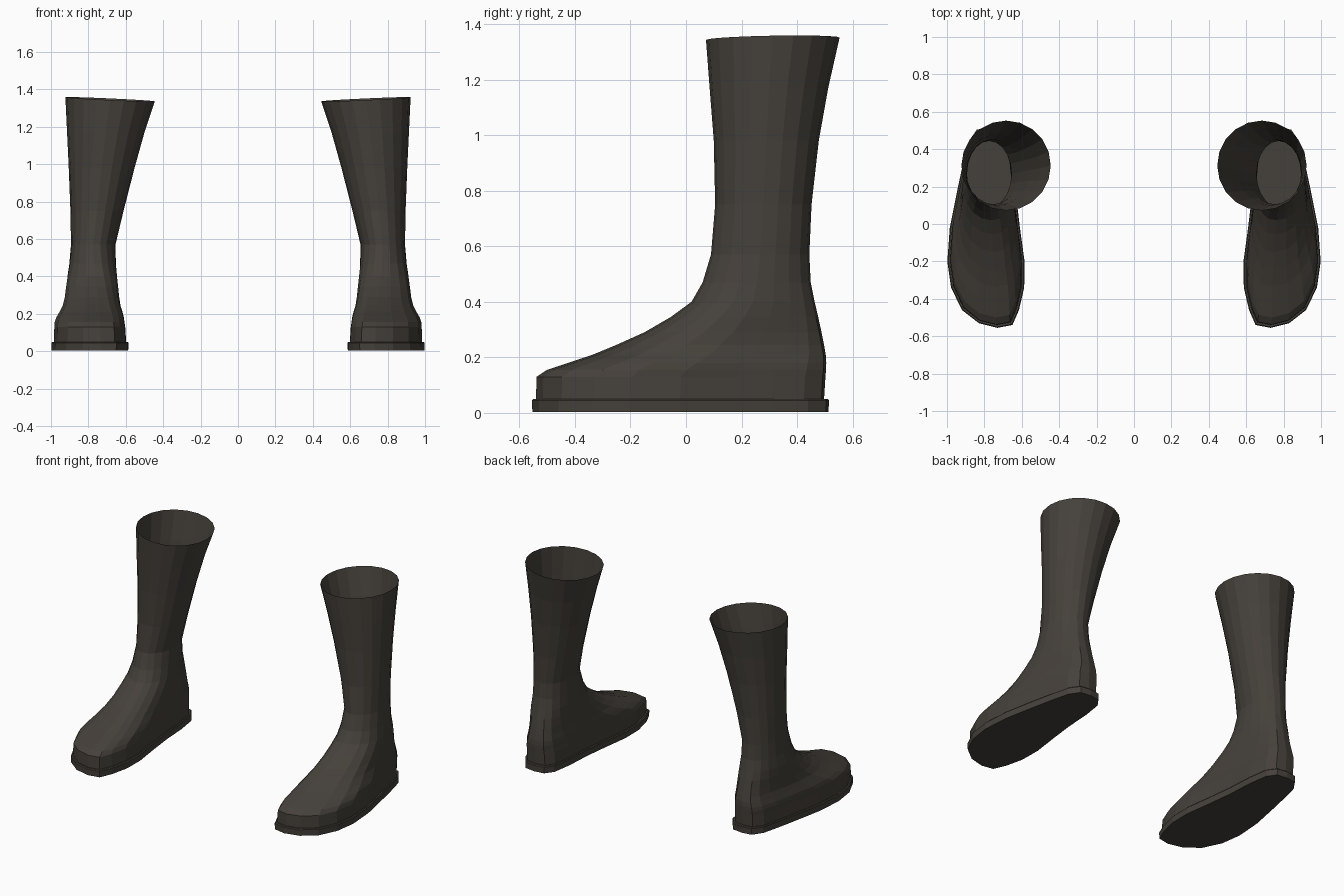
import bpy, bmesh, math

if "Cube" in bpy.data.objects:
    bpy.data.objects.remove(bpy.data.objects["Cube"])

leather = bpy.data.materials.new("dark brown leather")
leather.diffuse_color = (0.060, 0.052, 0.043, 1)
leather.use_nodes = True
leather.node_tree.nodes["Principled BSDF"].inputs["Base Color"].default_value = leather.diffuse_color

# Sole outline seen from above, from the heel round the outer side to the toe and back
OUTLINE = [(.77, .515), (.84, .505), (.885, .44), (.915, .32), (.945, .18), (.985, -.02),
           (.998, -.2), (.978, -.34), (.92, -.46), (.83, -.53), (.73, -.555), (.65, -.54),
           (.615, -.46), (.587, -.34), (.585, -.2), (.61, -.02), (.63, .15), (.64, .32),
           (.66, .45), (.70, .505)]
N = len(OUTLINE)
BOX = (.585, .998, -.555, .515)


def unit(v, lo, hi):
    return (2 * v - lo - hi) / (hi - lo)


def ring(z, x0, x1, y0, y1, roundness=0.0, tilt=0.0):
    """Foot outline blended towards an ellipse and fitted to the given extents."""
    pts = []
    for i, (px, py) in enumerate(OUTLINE):
        a = 2 * math.pi * i / N
        u = unit(px, *BOX[:2]) * (1 - roundness) + math.sin(a) * roundness
        v = unit(py, *BOX[2:]) * (1 - roundness) + math.cos(a) * roundness
        pts.append(((x0 + x1 + u * (x1 - x0)) / 2, (y0 + y1 + v * (y1 - y0)) / 2,
                    z + tilt * (u + 0.4 * v)))
    return pts


def loft(name, rings, side, cap_bottom=False):
    bm = bmesh.new()
    loops = [[bm.verts.new((x * side, y, z)) for x, y, z in r] for r in rings]
    for low, high in zip(loops, loops[1:]):
        for i in range(N):
            j = (i + 1) % N
            quad = [low[j], low[i], high[i], high[j]]
            bm.faces.new(quad if side > 0 else quad[::-1])
    if cap_bottom:
        bm.faces.new(loops[0] if side > 0 else loops[0][::-1])
    me = bpy.data.meshes.new(name)
    bm.to_mesh(me)
    bm.free()
    me.materials.append(leather)
    ob = bpy.data.objects.new(name, me)
    bpy.context.collection.objects.link(ob)


# Extents per height: z, inner x, outer x, front y, back y, roundness, rim tilt
UPPER = [(.05, .598, .985, -.540, .497), (.13, .603, .982, -.538, .502),
         (.155, .607, .980, -.50, .504), (.18, .610, .972, -.425, .505, .03),
         (.21, .617, .955, -.335, .503, .08), (.245, .627, .938, -.25, .497, .18),
         (.29, .633, .928, -.15, .488, .3), (.345, .638, .922, -.055, .476, .45),
         (.40, .643, .915, .02, .463, .6), (.47, .650, .903, .06, .449, .8),
         (.57, .655, .893, .09, .444, 1), (.75, .612, .896, .105, .452, 1),
         (.98, .553, .905, .10, .478, 1), (1.17, .500, .914, .085, .512, 1),
         (1.347, .445, .923, .072, .553, 1, .011)]

for label, side in (("right", 1), ("left", -1)):
    # Sole: flat bottom, short wall and ledge meeting the upper
    loft(label + "_sole", [ring(.004, .587, .996, -.553, .513), ring(.045, *BOX),
                           ring(.05, .590, .993, -.550, .510),
                           ring(.05, .598, .985, -.540, .497)], side, True)
    # Upper: foot, ankle and open shaft
    loft(label + "_upper", [ring(*row) for row in UPPER], side)
